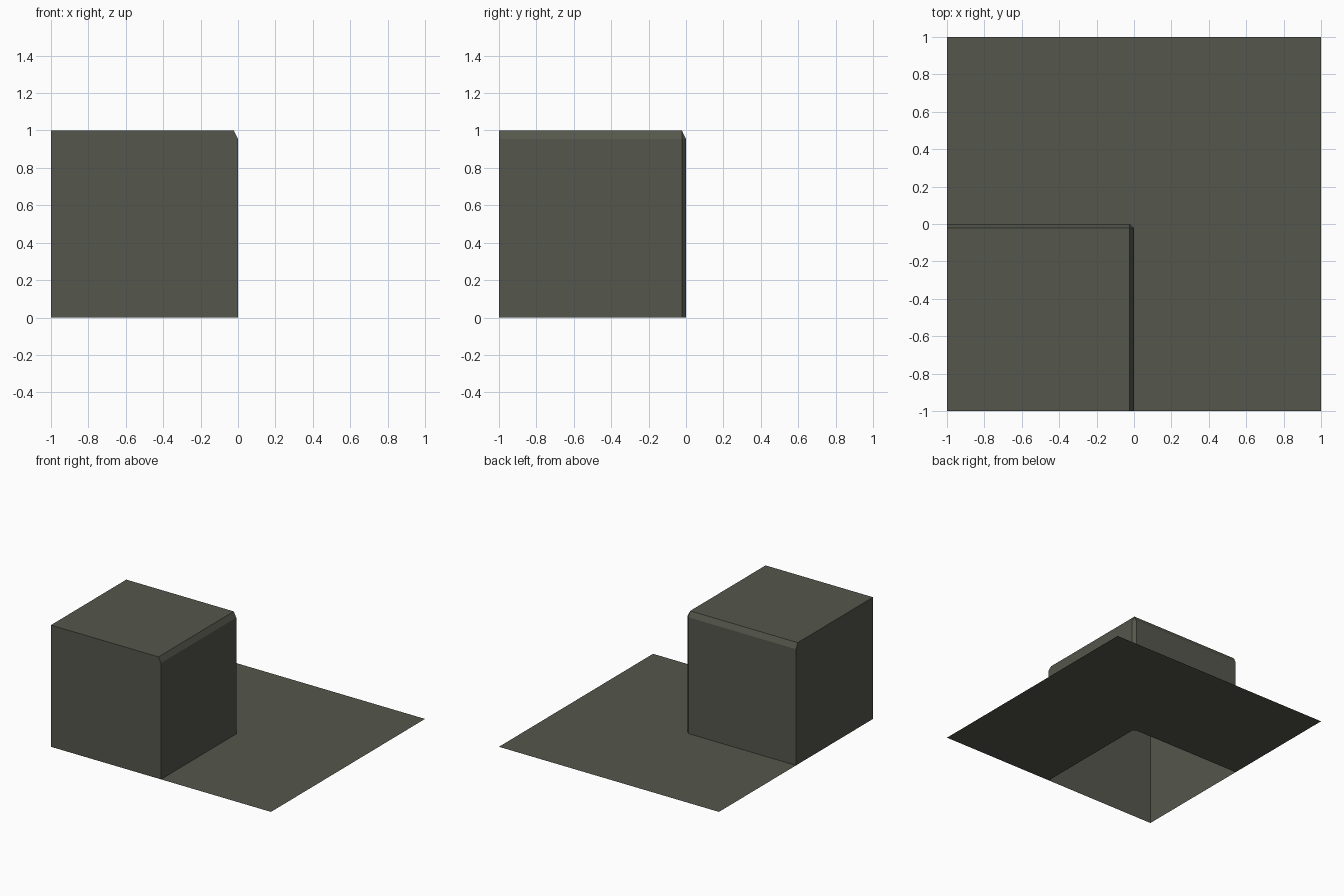
import bpy, bmesh

if "Cube" in bpy.data.objects:
    bpy.data.objects.remove(bpy.data.objects["Cube"])

CX, CY, CZ = 0.023, 0.022, 0.955   # chamfer widths and the height where the chamfer starts

mat = bpy.data.materials.new("dark olive grey")
mat.diffuse_color = (0.09, 0.095, 0.072, 1)
mat.use_nodes = True
mat.node_tree.nodes["Principled BSDF"].inputs["Base Color"].default_value = mat.diffuse_color


def make(name, build):
    bm = bmesh.new()
    build(bm)
    me = bpy.data.meshes.new(name)
    bm.to_mesh(me)
    bm.free()
    me.materials.append(mat)
    ob = bpy.data.objects.new(name, me)
    bpy.context.collection.objects.link(ob)
    return ob


# footprint of the block, with its inner corner cut off
foot = [(-1, -1), (0, -1), (0, -CY), (-CX, 0), (-1, 0)]


# flat sheet with an opening under the block
def sheet(bm):
    outline = [foot[1], (1, -1), (1, 1), (-1, 1), foot[4], foot[3], foot[2]]
    bm.faces.new([bm.verts.new((x, y, 0)) for x, y in outline])


# hollow block, open below, chamfered along the two inner top edges
def block(bm):
    low = [bm.verts.new((x, y, 0)) for x, y in foot]
    corner = bm.verts.new((-1, -1, 1))
    mid = [bm.verts.new((x, y, CZ)) for x, y in foot[1:]]
    right, inner, left = [bm.verts.new(p) for p in
                          ((-CX, -1, 1), (-CX, -CY, 1), (-1, -CY, 1))]
    a, b, c, d = mid
    for face in (
        (low[0], low[1], a, right, corner),     # front wall
        (low[1], low[2], b, a),                 # right wall
        (low[2], low[3], c, b),                 # cut corner
        (low[3], low[4], d, c),                 # back wall
        (low[4], low[0], corner, left, d),      # left wall
        (a, b, inner, right),                   # right chamfer
        (b, c, inner),                          # corner chamfer
        (c, d, left, inner),                    # back chamfer
        (corner, right, inner, left),           # top
    ):
        bm.faces.new(face)


make("floor_sheet", sheet)
make("hollow_block", block)
